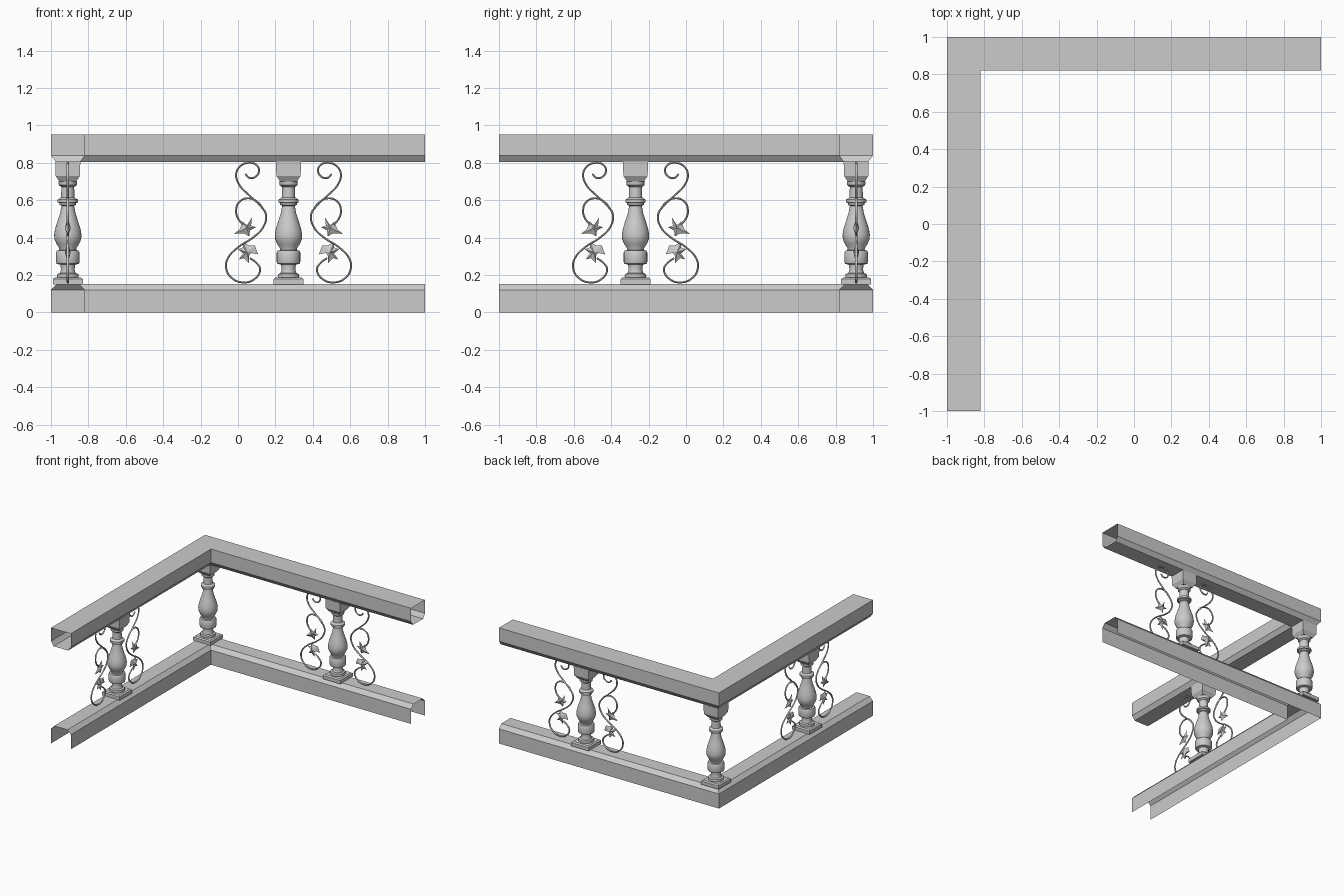
import bpy, bmesh
from math import radians, tau
from mathutils import Matrix, Vector

cube = bpy.data.objects.get("Cube")
if cube:
    bpy.data.objects.remove(cube, do_unlink=True)

AXIS = 0.91          # distance of the rail centre line from the middle
POST = 0.27          # position of the middle balusters along each rail

stone = bpy.data.materials.new("light_grey_stone")
stone.use_nodes = True
stone.diffuse_color = (0.6, 0.6, 0.6, 1)
stone.node_tree.nodes["Principled BSDF"].inputs["Base Color"].default_value = (0.6, 0.6, 0.6, 1)


def add_object(name, mesh, location=(0, 0, 0), turn=0):
    obj = bpy.data.objects.new(name, mesh)
    bpy.context.scene.collection.objects.link(obj)
    obj.location = location
    obj.rotation_euler.z = radians(turn)
    return obj


def finish(bm, name):
    bmesh.ops.recalc_face_normals(bm, faces=bm.faces)
    mesh = bpy.data.meshes.new(name)
    bm.to_mesh(mesh)
    bm.free()
    mesh.materials.append(stone)
    return mesh


def smooth(obj, angle=35):
    bpy.ops.object.select_all(action="DESELECT")
    obj.select_set(True)
    bpy.context.view_layer.objects.active = obj
    bpy.ops.object.shade_smooth_by_angle(angle=radians(angle))


def mitred_rail(name, profile, closed):
    """Sweep an (offset, height) profile round the corner, leaving the ends open."""
    bm = bmesh.new()
    rows = []
    for o, z in profile:
        side = AXIS + o
        stations = ((1, side, z), (-side, side, z), (-side, -1, z))
        rows.append([bm.verts.new(p) for p in stations])
    pairs = list(zip(rows, rows[1:]))
    if closed:
        pairs.append((rows[-1], rows[0]))
    for a, b in pairs:
        for i in range(2):
            bm.faces.new((a[i], a[i + 1], b[i + 1], b[i]))
    return add_object(name, finish(bm, name))


def square_stack(name, sections):
    """Loft square sections given as (half width, height)."""
    bm = bmesh.new()
    rings = []
    for h, z in sections:
        corners = ((-h, -h), (h, -h), (h, h), (-h, h))
        rings.append([bm.verts.new((x, y, z)) for x, y in corners])
    for a, b in zip(rings, rings[1:]):
        for i in range(4):
            j = (i + 1) % 4
            bm.faces.new((a[i], a[j], b[j], b[i]))
    bm.faces.new(rings[0])
    bm.faces.new(rings[-1])
    return finish(bm, name)


def lathe(name, profile, sides=28):
    bm = bmesh.new()
    verts = [bm.verts.new((r, 0, z)) for r, z in profile]
    edges = [bm.edges.new(pair) for pair in zip(verts, verts[1:])]
    bmesh.ops.spin(bm, geom=verts + edges, cent=(0, 0, 0), axis=(0, 0, 1),
                   angle=tau, steps=sides, use_merge=False)
    bmesh.ops.remove_doubles(bm, verts=bm.verts, dist=0.0001)
    return finish(bm, name)


def wire(name, paths, radius):
    """Round wire along smooth paths in the x-z plane, returned as a mesh."""
    curve = bpy.data.curves.new(name, "CURVE")
    curve.dimensions = "3D"
    curve.bevel_depth = radius
    curve.bevel_resolution = 1
    curve.resolution_u = 5
    curve.use_fill_caps = True
    for path in paths:
        spline = curve.splines.new("BEZIER")
        spline.bezier_points.add(len(path) - 1)
        for point, (x, z) in zip(spline.bezier_points, path):
            point.co = (x, 0, z)
        for point in spline.bezier_points:
            point.handle_left_type = point.handle_right_type = "AUTO"
    temp = add_object(name, curve)
    bpy.context.view_layer.update()
    depsgraph = bpy.context.evaluated_depsgraph_get()
    mesh = bpy.data.meshes.new_from_object(temp.evaluated_get(depsgraph))
    bpy.data.objects.remove(temp, do_unlink=True)
    bpy.data.curves.remove(curve)
    mesh.materials.clear()
    mesh.materials.append(stone)
    return mesh


def leaf(name, outline, thickness=0.016):
    """Pointed outline raised to a ridge point on both sides."""
    bm = bmesh.new()
    rim = [bm.verts.new((x, 0, z)) for x, z in outline]
    centre = sum((v.co for v in rim), Vector()) / len(rim)
    for side in (-1, 1):
        tip = bm.verts.new(centre + Vector((0, side * thickness, 0)))
        for a, b in zip(rim, rim[1:] + rim[:1]):
            bm.faces.new((a, b, tip))
    return finish(bm, name)


# Rails: closed box section above, open channel below
mitred_rail("handrail", [(-0.09, 0.84), (-0.09, 0.95), (0.09, 0.95), (0.09, 0.84),
                         (0.065, 0.805), (-0.065, 0.805)], True)
mitred_rail("base_rail", [(-0.09, 0), (-0.09, 0.12), (-0.06, 0.152),
                          (0.06, 0.152), (0.09, 0.12), (0.09, 0)], False)

# Baluster parts
plinth = square_stack("plinth", [(0.08, 0.15), (0.08, 0.178), (0.07, 0.186)])
capital = square_stack("capital", [(0.045, 0.70), (0.065, 0.73), (0.067, 0.806)])
shaft = lathe("shaft", [
    (0.056, 0.185), (0.058, 0.195), (0.056, 0.205), (0.042, 0.21), (0.036, 0.23),
    (0.04, 0.255), (0.06, 0.26), (0.063, 0.27), (0.063, 0.32), (0.058, 0.33),
    (0.045, 0.333), (0.047, 0.345), (0.06, 0.365), (0.071, 0.39), (0.073, 0.415),
    (0.067, 0.45), (0.054, 0.49), (0.041, 0.53), (0.034, 0.57), (0.045, 0.575),
    (0.045, 0.585), (0.054, 0.588), (0.054, 0.603), (0.045, 0.608), (0.036, 0.615),
    (0.034, 0.67), (0.048, 0.68), (0.05, 0.70)])

# Scrollwork parts, measured outward from the baluster axis
main_scroll = [
    (.23, .74), (.21, .72), (.174, .727), (.158, .76), (.174, .79), (.216, .80),
    (.26, .78), (.28, .74), (.265, .685), (.21, .626), (.152, .572), (.12, .52),
    (.136, .455), (.19, .40), (.27, .348), (.324, .29), (.334, .24), (.307, .187),
    (.243, .16), (.18, .18), (.152, .23), (.174, .267), (.206, .29)]
branch = [(.13, .545), (.163, .588), (.21, .61), (.26, .594), (.28, .55),
          (.27, .503), (.238, .465)]
scroll = wire("scroll", [main_scroll, branch], 0.006)
upper_leaf = leaf("upper_leaf", [
    (.29, .42), (.26, .445), (.245, .487), (.222, .465), (.195, .508), (.20, .465),
    (.174, .455), (.206, .438), (.21, .406), (.238, .422)])
lower_leaf = leaf("lower_leaf", [
    (.27, .337), (.243, .348), (.243, .374), (.21, .358), (.18, .358), (.163, .31),
    (.195, .326), (.21, .305), (.21, .262), (.238, .29), (.265, .283), (.243, .316)])

# Place the balusters, with mirrored scrollwork on the two middle ones
places = {"corner": ((-AXIS, AXIS, 0), 0),
          "back": ((POST, AXIS, 0), 0),
          "side": ((-AXIS, -POST, 0), -90)}
for label, (spot, turn) in places.items():
    add_object(label + "_plinth", plinth, spot, turn)
    add_object(label + "_capital", capital, spot, turn)
    smooth(add_object(label + "_shaft", shaft, spot, turn))
    if label == "corner":
        continue
    for part, mesh in (("scrolls", scroll), ("upper_leaves", upper_leaf),
                       ("lower_leaves", lower_leaf)):
        obj = add_object(label + "_" + part, mesh, spot, turn)
        mirror = obj.modifiers.new("mirror", "MIRROR")
        mirror.use_mirror_merge = False
        if part == "scrolls":
            smooth(obj, 60)
